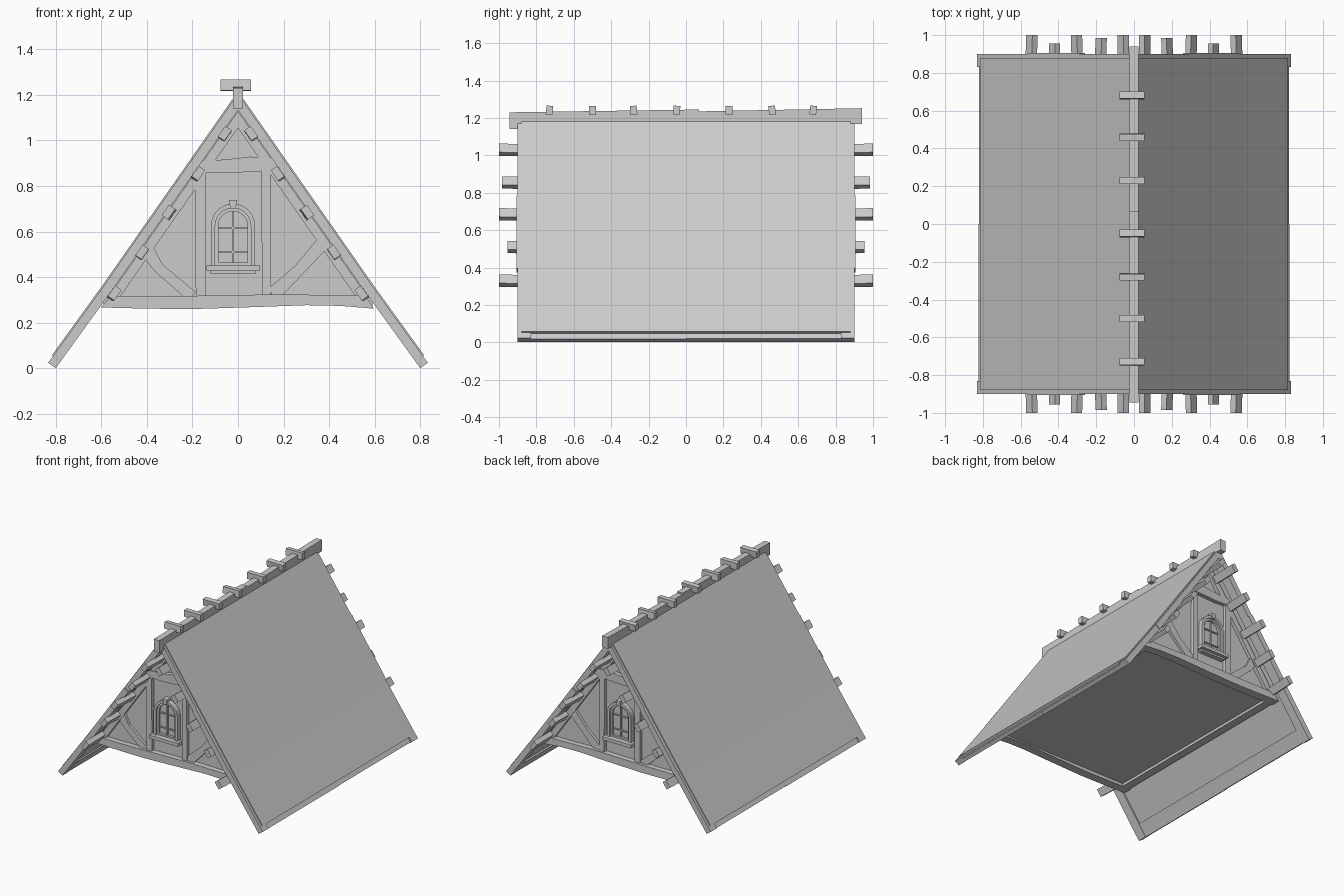
import bpy, bmesh, math
from mathutils import Matrix

old = bpy.data.objects.get("Cube")
if old:
    bpy.data.objects.remove(old)

grey = bpy.data.materials.new("plain_grey")
grey.use_nodes = True
tone = (0.6, 0.6, 0.6, 1)
grey.diffuse_color = tone
grey.node_tree.nodes["Principled BSDF"].inputs["Base Color"].default_value = tone

APEX = 1.215


def finish(name, bm, mirror=""):
    bmesh.ops.recalc_face_normals(bm, faces=bm.faces)
    mesh = bpy.data.meshes.new(name)
    bm.to_mesh(mesh)
    bm.free()
    mesh.materials.append(grey)
    ob = bpy.data.objects.new(name, mesh)
    bpy.context.collection.objects.link(ob)
    if mirror:
        mod = ob.modifiers.new("mirror", 'MIRROR')
        mod.use_axis = ["x" in mirror, "y" in mirror, False]
        mod.use_mirror_merge = False
    return ob


def prism(name, pts, y0, y1, mirror="", lean=(0, 0)):
    """Extrude an x-z outline from y0 to y1; lean shifts the far end."""
    bm = bmesh.new()
    near = [bm.verts.new((x, y0, z)) for x, z in pts]
    far = [bm.verts.new((x + lean[0], y1, z + lean[1])) for x, z in pts]
    bm.faces.new(near)
    bm.faces.new(far)
    for i in range(len(pts)):
        j = (i + 1) % len(pts)
        bm.faces.new((near[i], near[j], far[j], far[i]))
    return finish(name, bm, mirror)


def rect(x0, x1, z0, z1):
    return [(x0, z0), (x1, z0), (x1, z1), (x0, z1)]


def slope(z, d):
    """Point on the right roof slope at height z, sunk d below the surface."""
    if z >= APEX:
        return (0, APEX - 1.75 * d)
    x = (APEX - z) / 1.432 if z > 0.37 else 0.59 + (0.37 - z) * 0.723
    return (x - 0.82 * d, z - 0.57 * d)


def band(z0, z1, d0, d1):
    zs = [z0] + ([0.37] if z0 < 0.37 < z1 else []) + [z1]
    return [slope(z, d0) for z in zs] + [slope(z, d1) for z in reversed(zs)]


# Roof covering, deck and edge boards
prism("roof_covering", band(0.057, APEX, 0, 0.018), -0.88, 0.88, "x")
prism("roof_deck", band(0.04, APEX, 0.018, 0.036), -0.885, 0.885, "x")
for i, (lo, hi) in enumerate([(0.028, 0.4), (0.4, 0.79), (0.79, APEX)]):
    prism(f"barge_board_{i}", band(lo, hi, 0.006, 0.047),
          -0.90 - 0.006 * (i % 2), -0.83, "xy")
prism("eave_board_front", band(0.028, 0.11, 0.018, 0.045), -0.9, 0, "x")
prism("eave_board_back", band(0.03, 0.11, 0.018, 0.047), 0, 0.9, "x")

# Ridge beam in two lengths, with cross pegs
def ridge(name, y0, y1, z0, z1, top0, top1):
    bm = bmesh.new()
    bmesh.ops.create_cube(bm, size=1)
    for v in bm.verts:
        back = v.co.y > 0
        up = v.co.z > 0
        v.co.x *= 0.046
        v.co.y = y1 if back else y0
        v.co.z = (top1 if back else top0) if up else (z1 if back else z0)
    finish(name, bm)

ridge("ridge_beam_front", -0.945, 0.07, 1.14, 1.15, 1.23, 1.245)
ridge("ridge_beam_back", 0.065, 0.94, 1.15, 1.168, 1.235, 1.252)
for i, y in enumerate([-0.73, -0.50, -0.28, -0.05, 0.23, 0.46, 0.68]):
    bm = bmesh.new()
    bmesh.ops.create_cube(bm, size=1, matrix=Matrix.Diagonal((0.133, 0.036, 0.048, 1)))
    bm.transform(Matrix.Translation((-0.01, y, 1.241))
                 @ Matrix.Rotation((i % 3 - 1) * 0.1, 4, 'X'))
    finish(f"ridge_peg_{i}", bm)

# Purlin ends poking out of the gables
for i, (z, tip) in enumerate([(0.32, 1.0), (0.5, 0.955), (0.675, 1.0), (0.845, 0.985), (1.02, 1.0)]):
    prism(f"purlin_end_{i}", band(z + 0.018, z + 0.064, 0.044, 0.078), -0.77, -tip, "xy",
          lean=(0.006 * (i % 3 - 1), 0.004))

# Gable walls and timber framing
WALL = -0.775
edge = [slope(z, 0.04) for z in (0.315, 0.37, APEX)]
prism("gable_wall", edge + [(-x, z) for x, z in reversed(edge[:-1])], WALL, -0.75, "y")
prism("gable_rafter", band(0.36, APEX, 0.05, 0.092), -0.8, -0.755, "xy")
prism("tie_beam", [(-0.6, 0.267), (-0.4, 0.262), (-0.2, 0.26), (0.05, 0.268), (0.3, 0.277),
                   (0.45, 0.274), (0.595, 0.262), (0.56, 0.318), (0.2, 0.325), (-0.2, 0.318),
                   (-0.56, 0.316)], -0.815, -0.75, "y")
prism("side_beam", rect(0.53, 0.59, 0.266, 0.318), -0.78, 0.78, "x")
prism("attic_floor", rect(-0.56, 0.56, 0.285, 0.305), -0.77, 0.77)
prism("left_post", [(0.105, 0.31), (0.145, 0.31), (0.142, 0.865), (0.103, 0.865)], -0.8, WALL, "y")
prism("right_post", [(-0.185, 0.31), (-0.14, 0.31), (-0.142, 0.865), (-0.188, 0.865)], -0.8, WALL, "y")
prism("collar_beam", [(-0.2, 0.862), (-0.05, 0.856), (0.2, 0.87), (0.16, 0.925),
                      (0.05, 0.928), (-0.05, 0.916), (-0.16, 0.91)], -0.805, WALL, "y")
prism("right_brace", [(-0.2, 0.315), (-0.185, 0.335), (-0.33, 0.455), (-0.375, 0.54),
                      (-0.415, 0.49), (-0.37, 0.43), (-0.24, 0.315)], -0.795, WALL, "y")
prism("left_brace", [(0.15, 0.315), (0.14, 0.355), (0.25, 0.45), (0.35, 0.57),
                     (0.385, 0.52), (0.29, 0.42), (0.19, 0.315)], -0.795, WALL, "y")

# Arched window
CX, SPRING, FOOT = -0.022, 0.625, 0.45

def arch(r):
    arc = [(CX + r * math.cos(math.pi * i / 12), SPRING + r * math.sin(math.pi * i / 12))
           for i in range(13)]
    return [(CX + r, FOOT)] + arc + [(CX - r, FOOT)]

prism("window_frame", arch(0.097) + arch(0.078)[::-1], -0.81, WALL, "y")
prism("window_sash", arch(0.078) + arch(0.064)[::-1], -0.797, WALL, "y")
prism("window_pane", arch(0.07), -0.78, WALL, "y")
prism("window_mullion", rect(CX - 0.004, CX + 0.004, FOOT, 0.69), -0.79, WALL, "y")
for i, z in enumerate([0.51, 0.615]):
    prism(f"window_bar_{i}", rect(CX - 0.066, CX + 0.066, z - 0.004, z + 0.004), -0.789, WALL, "y")
prism("window_bottom_rail", rect(CX - 0.078, CX + 0.078, FOOT, 0.464), -0.797, WALL, "y")
prism("window_sill", rect(CX - 0.116, CX + 0.118, 0.428, 0.452), -0.835, WALL, "y")
prism("window_apron", rect(CX - 0.1, CX + 0.1, 0.415, 0.43), -0.81, WALL, "y")
prism("window_keystone", [(CX - 0.012, 0.7), (CX + 0.012, 0.7), (CX + 0.018, 0.738),
                          (CX - 0.018, 0.738)], -0.818, WALL, "y")
